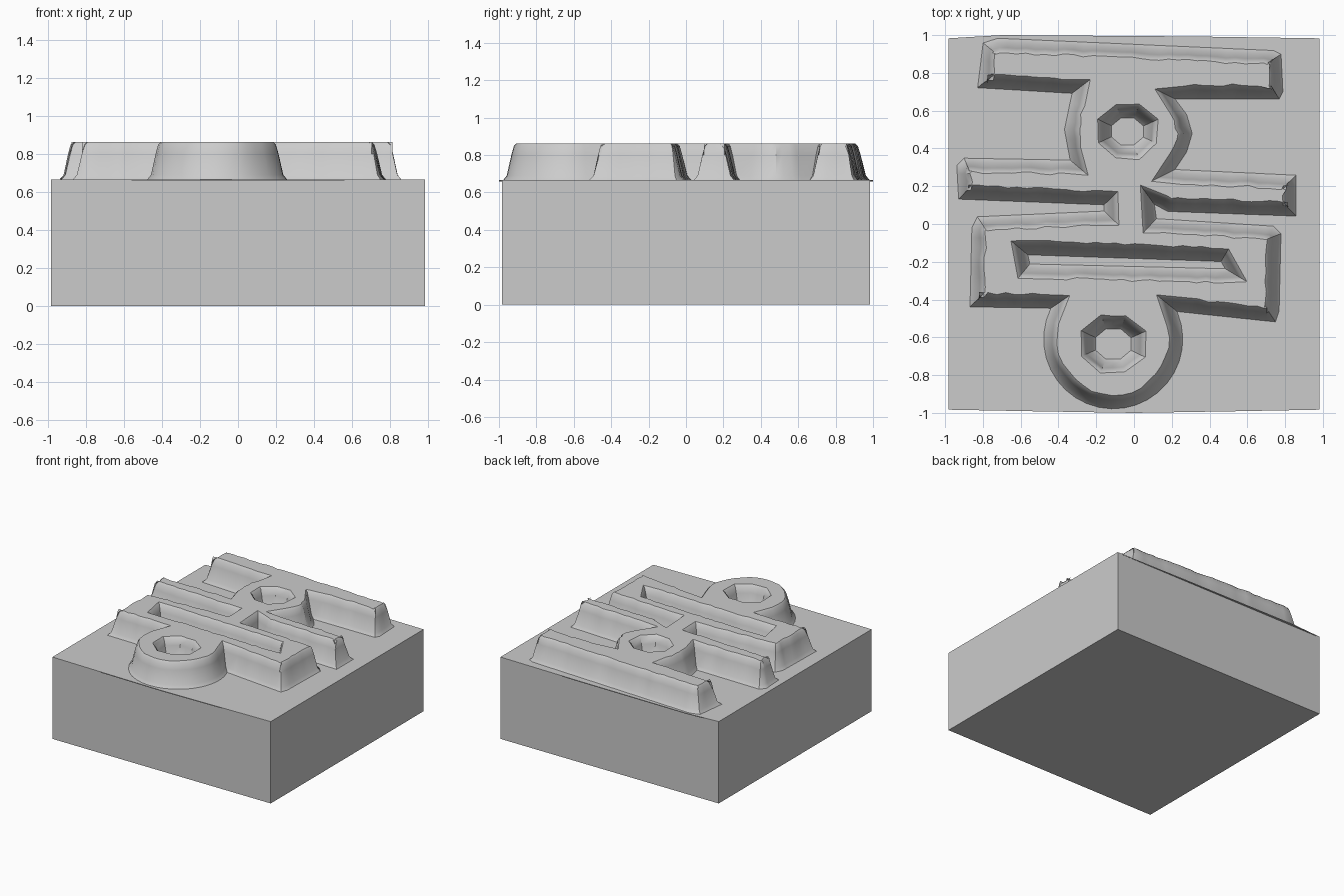
import bpy, bmesh, math, random
from mathutils import Vector

random.seed(4)
cube = bpy.data.objects.get("Cube")
if cube:
    bpy.data.objects.remove(cube, do_unlink=True)

GREY = (0.6, 0.6, 0.6, 1)
stone = bpy.data.materials.new("plain grey")
stone.use_nodes = True
stone.diffuse_color = GREY
stone.node_tree.nodes["Principled BSDF"].inputs["Base Color"].default_value = GREY

FLOOR = 0.664


def make_object(name, bm, smooth=False):
    mesh = bpy.data.meshes.new(name)
    bm.to_mesh(mesh)
    bm.free()
    mesh.materials.append(stone)
    obj = bpy.data.objects.new(name, mesh)
    bpy.context.collection.objects.link(obj)
    if smooth:
        bpy.ops.object.select_all(action='DESELECT')
        obj.select_set(True)
        bpy.context.view_layer.objects.active = obj
        bpy.ops.object.shade_smooth_by_angle(angle=math.radians(35))
    return obj


def prism(name, outline, z0, z1):
    bm = bmesh.new()
    face = bm.faces.new([bm.verts.new((x, y, z0)) for x, y in outline])
    top = bmesh.ops.extrude_face_region(bm, geom=[face])
    for v in top["geom"]:
        if isinstance(v, bmesh.types.BMVert):
            v.co.z = z1
    bmesh.ops.recalc_face_normals(bm, faces=bm.faces)
    return make_object(name, bm)


def arc(cx, cy, rx, ry, a0, a1, n):
    angles = [math.radians(a0 + (a1 - a0) * i / n) for i in range(n + 1)]
    return [(cx + rx * math.cos(a), cy + ry * math.sin(a)) for a in angles]


def resample(points, step=0.05):
    result = []
    for i, p in enumerate(points):
        a, b = Vector(p), Vector(points[(i + 1) % len(points)])
        n = max(1, round((b - a).length / step))
        result += [a.lerp(b, k / n) for k in range(n)]
    return result


def miters(points):
    """Offset direction toward the solid side, on the left of the loop."""
    result = []
    for i, p in enumerate(points):
        d1 = (p - points[i - 1]).normalized()
        d2 = (points[(i + 1) % len(points)] - p).normalized()
        n1, n2 = Vector((-d1.y, d1.x)), Vector((-d2.y, d2.x))
        result.append((n1 + n2) / max(0.5, 1 + n1.dot(n2)))
    return result


# Block, with a slightly bowed thin lip around its top
S = 0.983
prism("base_block", [(-S, -S), (S, -S), (S, S), (-S, S)], 0, FLOOR)
prism("top_lip", [(-S, -S), (-0.5, -0.992), (0, -1), (0.5, -0.992), (S, -S),
                  (S, S), (0.3, 0.993), (-0.7, 1), (-S, S)], FLOOR - 0.004, FLOOR + 0.002)

# Relief footprint, counter-clockwise from the round lower ring
outer = arc(-0.11, -0.61, 0.37, 0.37, 154, 383, 22)
# lower box, right side
outer += [(0.75, -0.52), (0.77, -0.46), (0.78, -0.05), (0.74, -0.01)]
# right slot and right middle bar
outer += [(0.12, 0.03), (0.11, 0.1), (0.18, 0.065), (0.86, 0.04), (0.86, 0.26), (0.22, 0.29)]
# right side of the neck, then the upper bar
outer += [(0.28, 0.38), (0.31, 0.48), (0.28, 0.58), (0.22, 0.66)]
outer += [(0.77, 0.66), (0.79, 0.7), (0.78, 0.9), (0.74, 0.92)]
outer += [(-0.72, 0.985), (-0.8, 0.96), (-0.83, 0.72), (-0.33, 0.69)]
# left side of the neck, left middle bar, left slot, lower box
outer += [(-0.37, 0.5), (-0.34, 0.34), (-0.9, 0.35), (-0.94, 0.31), (-0.93, 0.13)]
outer += [(-0.16, 0.1), (-0.16, 0.07), (-0.83, 0.04), (-0.86, -0.02), (-0.87, -0.44)]

# Openings, clockwise, at floor level
upper_hole = arc(-0.035, 0.49, 0.09, 0.075, 382, 22, 8)[:-1]
lower_hole = arc(-0.11, -0.635, 0.1, 0.085, 382, 22, 8)[:-1]
long_slot = [(-0.55, -0.21), (-0.56, -0.165), (0.46, -0.2), (0.48, -0.235)]

# Wall profile: inset from the footprint and height, flared below, rounded above
profile = [(0, FLOOR), (0.022, 0.69), (0.048, 0.8), (0.062, 0.848), (0.075, 0.862)]

bm = bmesh.new()
rim_edges = []
for loop in (outer, upper_hole, lower_hole, long_slot):
    pts = resample(loop)
    dirs = miters(pts)
    wobble = [random.uniform(-0.007, 0.007) for _ in pts]
    rings = []
    for inset, z in profile:
        share = inset / profile[-1][0]
        ring = [p + d * (inset + w * share) for p, d, w in zip(pts, dirs, wobble)]
        rings.append([bm.verts.new((q.x, q.y, z)) for q in ring])
    for low, high in zip(rings, rings[1:]):
        for i in range(len(pts)):
            j = (i + 1) % len(pts)
            bm.faces.new((low[i], low[j], high[j], high[i]))
    rim = rings[-1]
    rim_edges += [bm.edges.get((rim[i - 1], rim[i])) for i in range(len(rim))]

# Flat top face around the openings
bmesh.ops.triangle_fill(bm, edges=rim_edges, use_beauty=True, normal=(0, 0, 1))
for f in bm.faces:
    if f.normal.z < -0.5:
        f.normal_flip()
make_object("raised_relief", bm, smooth=True)
